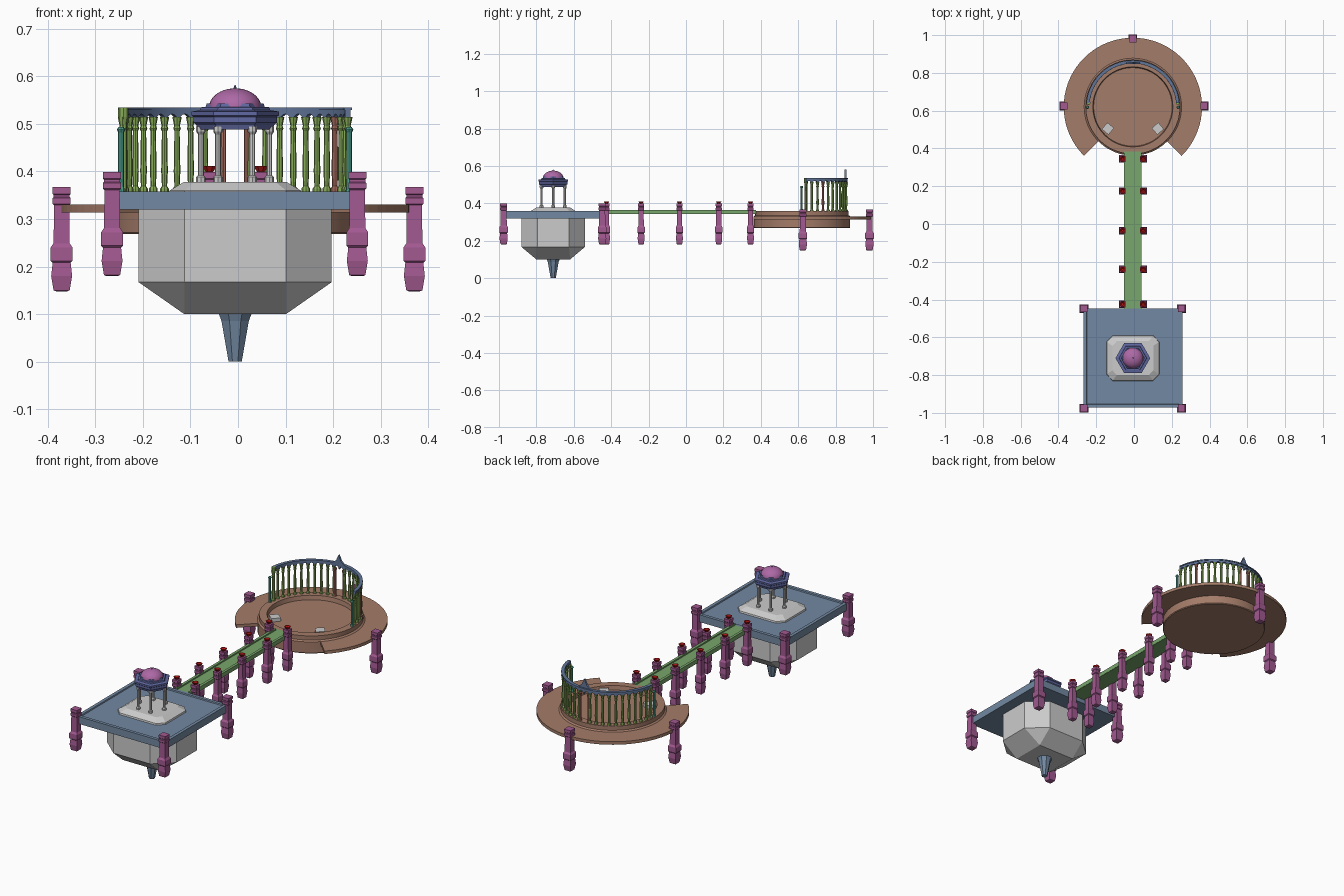
import bpy, bmesh
from math import sin, cos, pi, radians

if "Cube" in bpy.data.objects:
    bpy.data.objects.remove(bpy.data.objects["Cube"])

COL = {"blue": (.17, .25, .36), "grey": (.5, .5, .5), "indigo": (.12, .14, .36), "magenta": (.42, .14, .38),
       "plum": (.36, .10, .28), "green": (.19, .38, .15), "leaf": (.25, .42, .10), "red": (.5, .01, .01),
       "brown": (.37, .2, .14), "teal": (.08, .38, .3), "rust": (.4, .16, .12), "rail": (.12, .18, .32)}
MATS = {}
for k, c in COL.items():
    MATS[k] = bpy.data.materials.new(k)
    MATS[k].diffuse_color = (*c, 1)

X0 = -0.006            # axis of the architecture
PY, RY = -0.71, 0.62   # centres of the square terrace and the round terrace


def finish(name, bm, mat, loc=(0, 0, 0), smooth=False):
    bmesh.ops.recalc_face_normals(bm, faces=bm.faces)
    me = bpy.data.meshes.new(name)
    bm.to_mesh(me)
    bm.free()
    ob = bpy.data.objects.new(name, me)
    bpy.context.collection.objects.link(ob)
    ob.location = loc
    if mat != "grey":
        me.materials.append(MATS[mat])
    if smooth:
        bpy.ops.object.select_all(action='DESELECT')
        ob.select_set(True)
        bpy.context.view_layer.objects.active = ob
        bpy.ops.object.shade_smooth_by_angle(angle=radians(35))
    return ob


def loft(name, rings, mat, loc=(0, 0, 0), smooth=False, closed=False):
    """Skin equal-length rings of points; cap the ends, or join last to first."""
    bm = bmesh.new()
    vs = [[bm.verts.new(p) for p in r] for r in rings]
    n = len(vs[0])
    pairs = list(zip(vs, vs[1:])) + ([(vs[-1], vs[0])] if closed else [])
    for a, b in pairs:
        for i in range(n):
            j = (i + 1) % n
            bm.faces.new((a[i], a[j], b[j], b[i]))
    if not closed:
        bm.faces.new(vs[0])
        bm.faces.new(vs[-1])
    bmesh.ops.remove_doubles(bm, verts=bm.verts, dist=1e-5)
    return finish(name, bm, mat, loc, smooth)


def turned(name, prof, sides, mat, loc, rot=0.0, smooth=False):
    rings = [[(r * cos(rot + 2 * pi * i / sides), r * sin(rot + 2 * pi * i / sides), z)
              for i in range(sides)] for r, z in prof]
    return loft(name, rings, mat, loc, smooth)


def box(name, x0, x1, y0, y1, z0, z1, mat):
    rect = [(x0, y0), (x1, y0), (x1, y1), (x0, y1)]
    return loft(name, [[(x, y, z) for x, y in rect] for z in (z0, z1)], mat)


def octagon(cx, cy, hx, hy, z):
    return [(hx, -cy, z), (hx, cy, z), (cx, hy, z), (-cx, hy, z),
            (-hx, cy, z), (-hx, -cy, z), (-cx, -hy, z), (cx, -hy, z)]


# square terrace with shallow rim
def square(h, z):
    return [(-h, -h, z), (h, -h, z), (h, h, z), (-h, h, z)]


loft("square_terrace", [square(.262, .32), square(.262, .358), square(.245, .358), square(.243, .352)],
     "blue", (X0, PY, 0))

# faceted rock hanging under the terrace, and its spike
loft("hanging_rock", [octagon(.107, .09, .107, .09, .10), octagon(.107, .085, .203, .17, .167),
                      octagon(.107, .085, .203, .17, .322)], "grey", (X0, PY, 0))
turned("rock_spike", [(.015, 0), (.031, .085), (.039, .105)], 8, "blue", (X0, PY, 0), pi / 8)

# plinth and pavilion
loft("pavilion_plinth", [octagon(.107, .085, .14, .12, .352), octagon(.107, .085, .138, .118, .36),
                         octagon(.085, .065, .108, .09, .378)], "grey", (X0, PY, 0))
for i in range(6):
    a = i * pi / 3
    turned("pavilion_column", [(.010, .376), (.010, .388), (.006, .392), (.006, .478), (.010, .484), (.010, .495)],
           8, "grey", (X0 + .072 * cos(a), PY + .072 * sin(a), 0))
turned("pavilion_roof", [(.078, .488), (.082, .498), (.088, .503), (.088, .515), (.092, .518), (.092, .526),
                         (.074, .529), (.072, .535), (.062, .536), (.060, .543)], 6, "indigo", (X0, PY, 0))
turned("pavilion_dome", [(.055 * cos(t * pi / 20), .535 + .040 * sin(t * pi / 20)) for t in range(10)] + [(.004, .575)],
       24, "magenta", (X0, PY, 0), smooth=True)
turned("dome_finial", [(.004, .573), (.001, .582)], 8, "rail", (X0, PY, 0))

# square hanging posts shared by all the structures
POST = [(.012, 0), (.017, .002), (.022, .032), (.019, .06), (.023, .064), (.023, .092), (.017, .101),
        (.016, .181), (.019, .184), (.019, .196), (.017, .198), (.017, .203), (.019, .205), (.019, .219)]


def post(name, x, y, z, s=1.0):
    loft(name, [square(h * s, d) for h, d in POST], "plum", (x, y, z))


for x in (-.265, .251):
    for y in (-.975, -.448):
        post("terrace_post", x, y, .18)
for x, y in ((-.371, .625), (.371, .625), (X0, .981)):
    post("ring_post", x, y, .148)

# bridge with kerbs, posts and red fire bowls
box("bridge_deck", X0 - .046, X0 + .046, -.45, .385, .342, .358, "green")
for s in (-1, 1):
    box("bridge_kerb", X0 + s * .040 - .007, X0 + s * .040 + .007, -.45, .375, .343, .365, "green")
    for y in (-.425, -.24, -.035, .175, .345):
        x = X0 + s * .054
        post("bridge_post", x, y, .18, .85)
        turned("fire_bowl", [(.006, .397), (.010, .401), (.017, .411), (.012, .411), (.006, .405)],
               8, "red", (x, y, 0), pi / 8)

# round terrace: drum with sunken floor
turned("round_terrace", [(.255, .268), (.258, .272), (.258, .33), (.25, .336), (.25, .358), (.212, .358),
                         (.208, .336)], 48, "brown", (X0, RY, 0), smooth=True)


def arc(name, r0, r1, z0, z1, a0, a1, n, mat, scallop=0.0, per=1):
    """Swept rectangular band; optional arches cut in its lower edge."""
    rings = []
    for i in range(n + 1):
        a = radians(a0 + (a1 - a0) * i / n)
        zb = z0 + scallop * abs(sin(pi * i / per)) ** .6
        c, s = cos(a), sin(a)
        rings.append([(r0 * c, r0 * s, zb), (r1 * c, r1 * s, zb), (r1 * c, r1 * s, z1), (r0 * c, r0 * s, z1)])
    return loft(name, rings, mat, (X0, RY, 0))


# outer walkway, open a quarter turn towards the bridge
arc("outer_walkway", .24, .366, .314, .330, -45, 225, 54, "brown")

# balustrade around the back half
N = 22
A0, A1 = 5, 175
R = .238
arc("balustrade_rail", R - .006, R + .006, .504, .531, A0, A1, N * 6, "rail", .017, 6)
arc("balustrade_coping", R - .008, R + .009, .529, .535, A0, A1, N * 3, "rail")
BAL = [(.009, .357), (.009, .364), (.0055, .369), (.007, .40), (.0055, .485), (.008, .490),
       (.006, .496), (.010, .515)]
for i in range(N + 1):
    a = radians(A0 + (A1 - A0) * i / N)
    mat = "rust" if i in (3, 11) else "leaf"
    if i == N // 2:
        continue
    turned("baluster", BAL, 8, mat, (X0 + R * cos(a), RY + R * sin(a), 0))

# teal end posts and taller green end pillar
for s in (-1, 1):
    turned("end_post", [(.008, .357), (.006, .37), (.006, .482), (.009, .488), (.005, .494)],
           8, "teal", (X0 + s * .24, RY - .002, 0))
turned("end_pillar", [(.008, .357), (.007, .50), (.011, .515), (.011, .535)], 8, "leaf", (X0 - .235, RY + .022, 0))

# central gate: two rust columns and a pointed gable
for s in (-1, 1):
    turned("gate_column", [(.009, .357), (.006, .368), (.006, .49), (.010, .505)], 8, "rust",
           (X0 + s * .025, RY + .236, 0))
GABLE = [(-.034, .500), (-.022, .518), (0, .53), (.022, .518), (.034, .500), (.034, .535),
         (.014, .552), (0, .582), (-.014, .552), (-.034, .535)]
loft("gate_gable", [[(x, y, z) for x, z in GABLE] for y in (-.005, .005)], "rail", (X0, RY + .233, 0))

# two stone seats on the sunken floor
for s in (-1, 1):
    ob = box("stone_seat", -.023, .023, -.023, .023, .33, .354, "grey")
    ob.location = (X0 + s * .132, RY - .115, 0)
    ob.rotation_euler.z = s * radians(40)

for m in bpy.data.materials:
    if m.users and not m.is_grease_pencil:
        m.use_nodes = True
        m.node_tree.nodes["Principled BSDF"].inputs["Base Color"].default_value = m.diffuse_color
